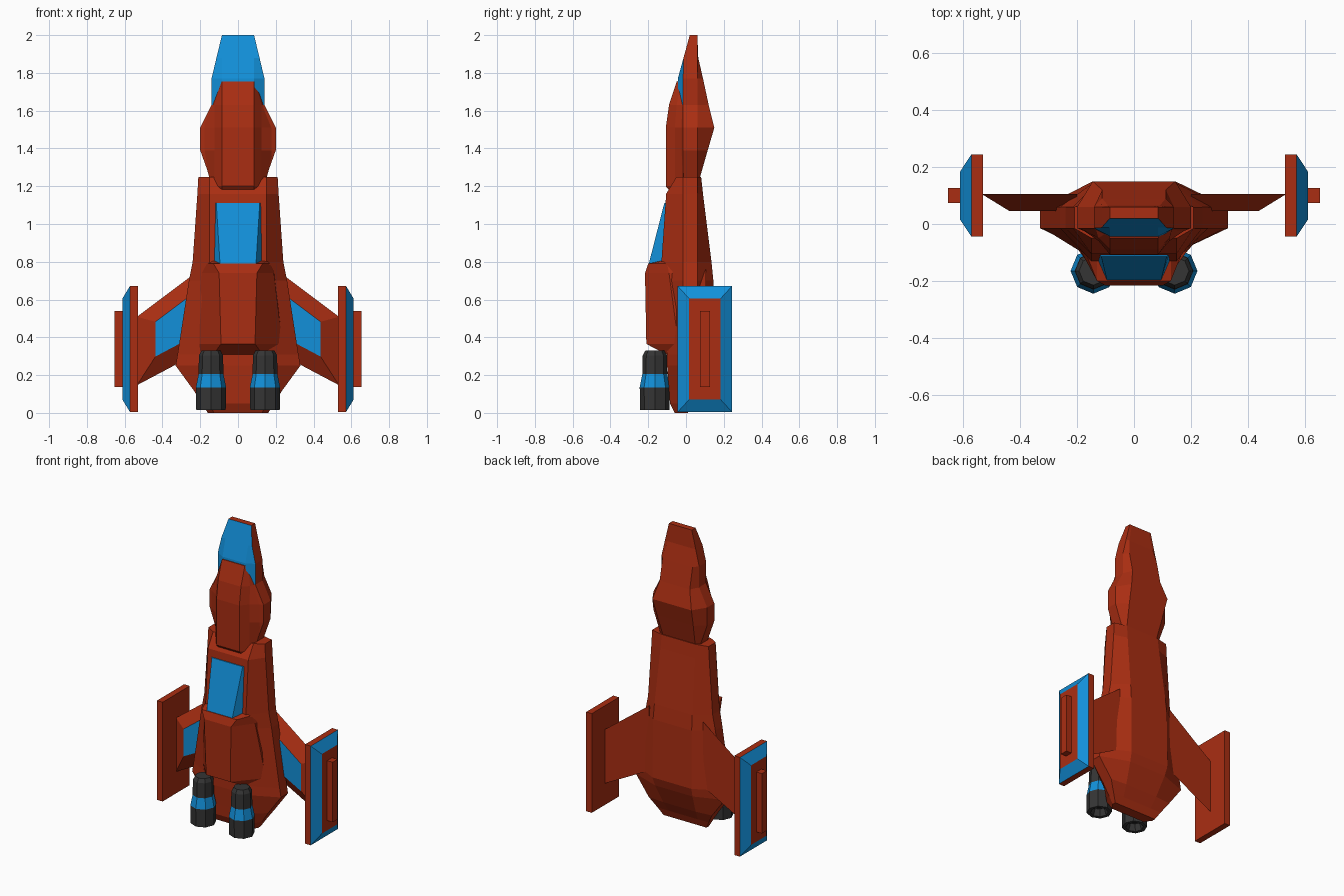
import bpy, bmesh
from math import cos, sin, tau

if "Cube" in bpy.data.objects:
    bpy.data.objects.remove(bpy.data.objects["Cube"])


def make_material(name, red, green, blue):
    colour = (red, green, blue, 1)
    material = bpy.data.materials.new(name)
    material.use_nodes = True
    material.diffuse_color = colour
    shader = material.node_tree.nodes["Principled BSDF"]
    shader.inputs["Base Color"].default_value = colour
    return material


RUST = make_material("rust red", .4, .027, .006)
BLUE = make_material("bright blue", .006, .28, .7)
DARK = make_material("dark grey", .035, .035, .035)


def loft(name, rings, materials, paint=None):
    """Skin a stack of closed rings, cap both ends, then colour faces by rule."""
    mesh_builder = bmesh.new()
    loops = [[mesh_builder.verts.new(point) for point in ring] for ring in rings]
    for low, high in zip(loops, loops[1:]):
        for index in range(len(low)):
            before = index - 1
            mesh_builder.faces.new((low[before], low[index], high[index], high[before]))
    mesh_builder.faces.new(loops[0])
    mesh_builder.faces.new(loops[-1])
    bmesh.ops.recalc_face_normals(mesh_builder, faces=mesh_builder.faces)
    mesh_builder.normal_update()
    if paint:
        for face in mesh_builder.faces:
            face.material_index = int(paint(face.calc_center_median(), face.normal))
    mesh = bpy.data.meshes.new(name)
    mesh_builder.to_mesh(mesh)
    mesh_builder.free()
    for material in materials:
        mesh.materials.append(material)
    bpy.context.collection.objects.link(bpy.data.objects.new(name, mesh))


def symmetric(z, *half):
    """Mirror a half section, listed front to back, into a full ring."""
    right = [(x, y, z) for x, y in half]
    left = [(-x, y, z) for x, y in reversed(half)]
    return right + left


def fuselage_section(z, side, front, back, flat):
    """Eight-sided section with a flat front, upright flanks and a narrower back."""
    limit = side * .8
    spine = min(limit, .1 + back * .3)
    return symmetric(z, (min(flat, limit), front), (side, max(front, -.015)),
                     (side, min(back, .06)), (spine, back))


def hood_section(z, side, front):
    """Bevelled section that sits on the front of the nose."""
    shoulder = min(.125, side - .01)
    return symmetric(z, (.085, front), (shoulder, front * .55), (side, -.015), (.08, .02))


def rectangle(x, length, height, centre_y, centre_z):
    """Upright rectangle facing sideways."""
    bottom, top = centre_z - height / 2, centre_z + height / 2
    near, far = centre_y - length / 2, centre_y + length / 2
    return [(x, near, bottom), (x, far, bottom), (x, far, top), (x, near, top)]


# Main hull: height, side, front and back, from tail to neck
hull_rows = [(0, .16, -.06, .01), (.05, .19, -.085, .03), (.12, .235, -.09, .07),
             (.25, .33, -.1, .13), (.31, .32, -.1, .15), (.7, .26, -.12, .145),
             (.8, .24, -.13, .135), (1.16, .215, -.105, .09), (1.25, .21, -.05, .08)]
loft("hull", [fuselage_section(*row, flat=.15) for row in hull_rows], [RUST])

# Nose with a blue sloping front panel
nose_rows = [(1.2, .14, -.06, .06), (1.25, .15, -.06, .075), (1.39, .2, -.06, .115),
             (1.51, .2, -.06, .15), (1.63, .14, -.05, .12), (1.77, .14, -.043, .09),
             (1.88, .114, -.013, .065), (2, .085, .02, .06)]
loft("nose", [fuselage_section(*row, flat=.085) for row in nose_rows], [RUST, BLUE],
     lambda centre, normal: centre.z > 1.64 and normal.y < -.2)

# Raised hood on the nose: height, side and front
hood_rows = [(1.18, .13, -.09), (1.2, .14, -.107), (1.39, .19, -.107),
             (1.51, .19, -.107), (1.63, .135, -.09), (1.755, .1, -.049)]
loft("nose_hood", [hood_section(*row) for row in hood_rows], [RUST])

# Belly block below the cockpit
root = (.2, .02)
loft("belly_block", [
    symmetric(.31, (.13, -.105), (.22, -.05), root),
    symmetric(.365, (.09, -.21), (.235, -.04), root),
    symmetric(.74, (.1, -.217), (.19, -.09), root),
    symmetric(.79, (.13, -.2), (.17, -.1), root),
    symmetric(.805, (.13, -.13), (.165, -.1), root)], [RUST])

# Cockpit glass
loft("cockpit_glass", [
    symmetric(.785, (.095, -.198), (.13, -.12), (.12, 0)),
    symmetric(1.11, (.115, -.115), (.125, -.1), (.12, 0))], [BLUE])


def wing_outline(side, tip, y, inset):
    """Swept wing outline between straight leading and trailing edges."""
    def leading(x):
        return .91 - x * .75 - inset

    def trailing(x):
        return .43 - x * .53 + inset

    inner = .2
    return [(side * inner, y, leading(inner)), (side * tip, y, leading(tip)),
            (side * tip, y, trailing(tip)), (side * inner, y, trailing(inner))]


for label, side in (("left", 1), ("right", -1)):
    # Wing with a flat back and a bevelled front around a blue panel
    loft(label + "_wing",
         [wing_outline(side, .535, .105, 0), wing_outline(side, .437, .045, .1)],
         [RUST, BLUE], lambda centre, normal: normal.y < -.95)

    # Wingtip plate with a blue bevelled border
    middle = (.1, .338)
    loft(label + "_tip_plate", [
        rectangle(side * .53, .288, .667, *middle),
        rectangle(side * .572, .288, .667, *middle),
        rectangle(side * .612, .167, .535, *middle)],
        [RUST, BLUE],
        lambda centre, normal: abs(centre.x) > .575 and abs(normal.x) < .95)

    # Thin rail on the outer face of the plate
    loft(label + "_tip_rail",
         [rectangle(side * x, .053, .403, *middle) for x in (.6, .653)], [RUST])

    # Eight-sided engine with a blue collar and hollow nozzle: radius and height
    profile = [(.04, .06), (.055, .015), (.078, .015), (.08, .135),
               (.066, .205), (.064, .305), (.05, .33)]
    corners = [tau * step / 8 for step in range(8)]
    loft(label + "_engine",
         [[(side * .143 + radius * cos(angle), radius * sin(angle) - .165, z)
           for angle in corners] for radius, z in profile],
         [DARK, BLUE], lambda centre, normal: .14 < centre.z < .2)
